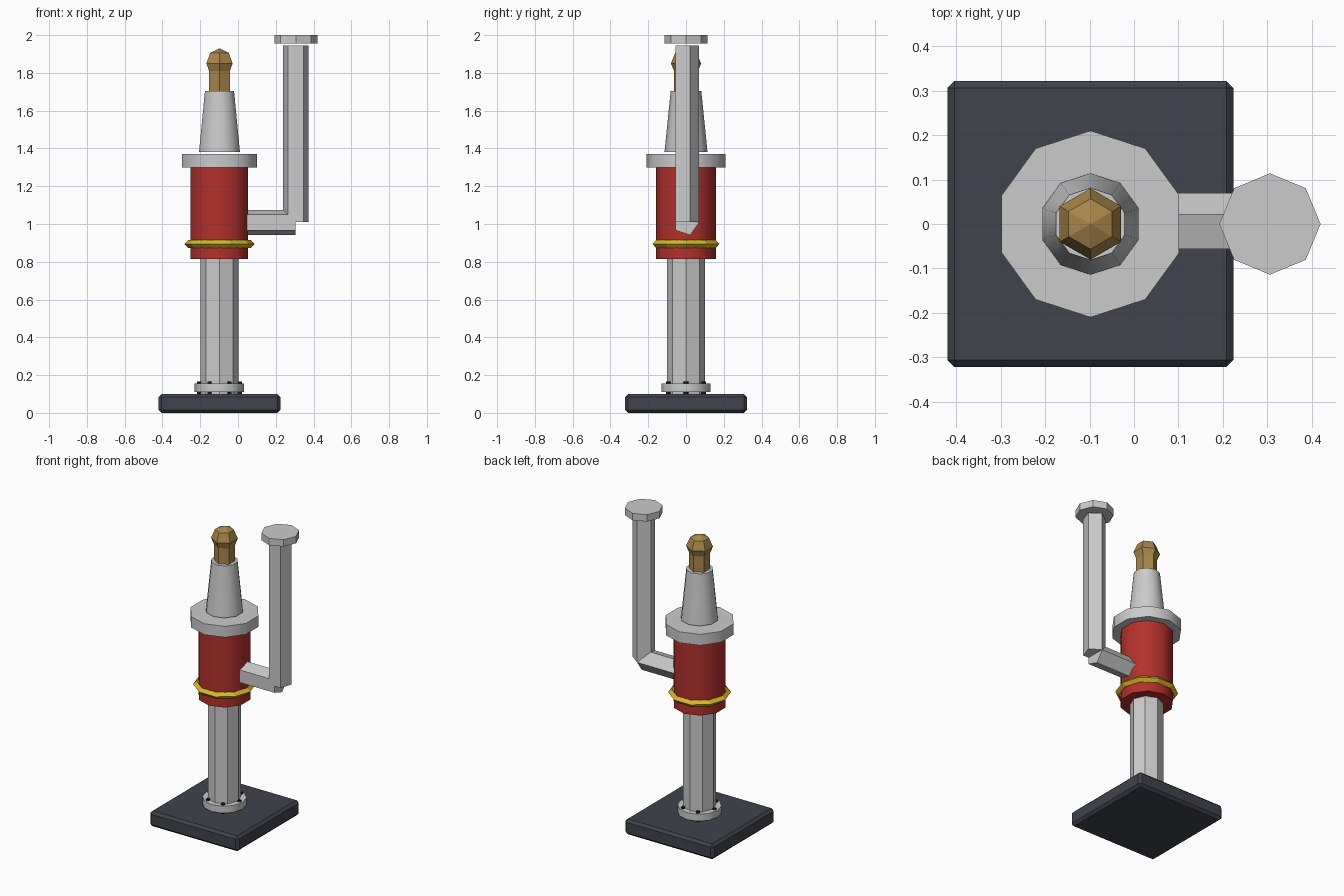
import bpy
from math import pi, radians, cos, sin

if "Cube" in bpy.data.objects:
    bpy.data.objects.remove(bpy.data.objects["Cube"])

CX = -0.098    # axis of the main column
PX = 0.306     # axis of the side pipe


def material(name, rgb):
    m = bpy.data.materials.new(name)
    m.diffuse_color = (*rgb, 1)
    m.use_nodes = True
    m.node_tree.nodes["Principled BSDF"].inputs["Base Color"].default_value = m.diffuse_color
    return m


RED = material("red paint", (0.45, 0.03, 0.025))
DARK = material("dark base", (0.05, 0.056, 0.072))
BLACK = material("black bolts", (0.012, 0.012, 0.014))
BRASS = material("brass", (0.40, 0.24, 0.07))
YELLOW = material("yellow trim", (0.70, 0.48, 0.02))


def finish(name, mat=None, smooth=None):
    o = bpy.context.object
    o.name = name
    if mat:
        o.data.materials.append(mat)
    if smooth:
        bpy.ops.object.shade_smooth_by_angle(angle=radians(smooth))
    return o


def tube(name, sides, r1, r2, z0, z1, x=CX, y=0, mat=None, smooth=None):
    # upright prism or tapered cylinder, first corner towards +y
    bpy.ops.mesh.primitive_cone_add(vertices=sides, radius1=r1, radius2=r2,
                                    depth=z1 - z0, location=(x, y, (z0 + z1) / 2))
    return finish(name, mat, smooth)


# Base plate with chamfered edges
bpy.ops.mesh.primitive_cube_add(size=1, location=(CX, 0, 0.05))
base = finish("base_plate", DARK)
base.scale = (0.644, 0.644, 0.1)
bpy.ops.object.transform_apply(location=False, rotation=False, scale=True)
bevel = base.modifiers.new("chamfer", 'BEVEL')
bevel.width = 0.016
bevel.segments = 1

# Foot flange, bolts and post
tube("foot_flange", 12, 0.131, 0.131, 0.11, 0.156, smooth=40)
for i in range(6):
    a = i * pi / 3
    tube(f"flange_bolt_{i + 1}", 6, 0.012, 0.012, 0.1, 0.165,
         CX + 0.108 * cos(a), 0.108 * sin(a), BLACK)
tube("post", 8, 0.1, 0.1, 0.1, 0.83)

# Red body with yellow ring and collar
tube("body", 10, 0.16, 0.16, 0.815, 1.3, mat=RED, smooth=40)
bpy.ops.mesh.primitive_torus_add(location=(CX, 0, 0.895), major_segments=10,
                                 minor_segments=4, major_radius=0.166,
                                 minor_radius=0.021)
finish("trim_ring", YELLOW)
tube("collar", 10, 0.21, 0.21, 1.298, 1.37, smooth=40)

# Tapered neck, brass stem and knob
tube("neck", 10, 0.114, 0.081, 1.38, 1.705, smooth=40)
tube("stem", 6, 0.063, 0.063, 1.68, 1.85, mat=BRASS)
bpy.ops.mesh.primitive_uv_sphere_add(segments=6, ring_count=4, radius=0.08,
                                     location=(CX, 0, 1.85))
knob = finish("knob", BRASS)
# turn a corner of the knob towards y to line up with the stem
v = max(knob.data.vertices, key=lambda p: abs(p.co.y) if abs(p.co.z) < 0.01 else 0)
if abs(v.co.y) < 0.075:
    knob.rotation_euler.z = pi / 6

# Side pipe: five-sided horizontal and vertical runs with a cap
arm = tube("side_pipe_horizontal", 5, 0.07, 0.07, 0, 0.305)
arm.rotation_euler.y = pi / 2
arm.location = (0.1525, 0, 1.008)
tube("side_pipe_vertical", 5, 0.07, 0.07, 1.01, 1.945, PX)
tube("side_pipe_cap", 8, 0.114, 0.114, 1.955, 2.0, PX)
